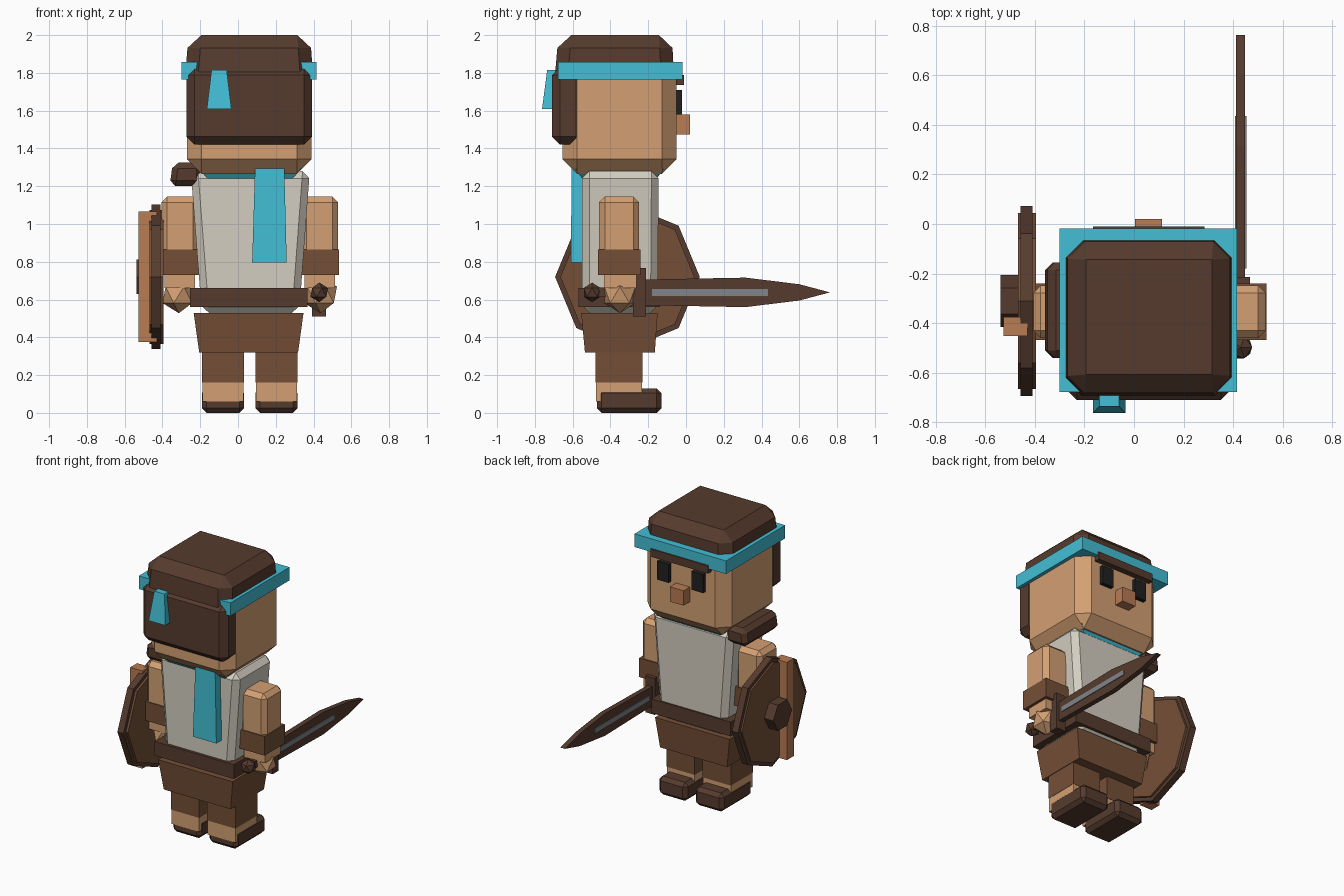
import bpy, bmesh, math
from mathutils import Matrix, Vector

if "Cube" in bpy.data.objects:
    bpy.data.objects.remove(bpy.data.objects["Cube"])


def material(name, r, g, b):
    lin = [((c / 255 + 0.055) / 1.055) ** 2.4 for c in (r, g, b)]
    m = bpy.data.materials.new(name)
    m.diffuse_color = (*lin, 1)
    m.use_nodes = True
    m.node_tree.nodes["Principled BSDF"].inputs["Base Color"].default_value = m.diffuse_color
    return m


SKIN = material("skin", 212, 160, 115)
CREAM = material("cream cloth", 212, 206, 193)
CYAN = material("cyan cloth", 67, 190, 213)
DARK = material("dark brown", 86, 59, 46)
BROWN = material("leather brown", 117, 79, 54)
TAN = material("tan wood", 184, 124, 84)
BLACK = material("black", 32, 32, 33)
GREY = material("steel grey", 128, 132, 136)
CX, CY = 0.062, -0.35     # body axis


def finish(name, bm, mat, bevel=0):
    if bevel:
        bmesh.ops.bevel(bm, geom=bm.edges[:], offset=bevel, segments=1,
                        affect='EDGES', clamp_overlap=True)
    bmesh.ops.recalc_face_normals(bm, faces=bm.faces[:])
    me = bpy.data.meshes.new(name)
    bm.to_mesh(me)
    bm.free()
    me.materials.append(mat)
    ob = bpy.data.objects.new(name, me)
    bpy.context.collection.objects.link(ob)
    return ob


def box(name, mat, x, y, z, bevel=0, top=None):
    """Box from (min, max) ranges; top = (x range, y range) of the upper end."""
    tx, ty = top or (x, y)
    bm = bmesh.new()
    bmesh.ops.create_cube(bm, size=1)
    for v in bm.verts:
        i, j, k = (int(c > 0) for c in v.co)
        v.co = ((tx if k else x)[i], (ty if k else y)[j], z[k])
    return finish(name, bm, mat, bevel)


def ball(name, mat, centre, r):
    bm = bmesh.new()
    bmesh.ops.create_icosphere(bm, subdivisions=1, radius=r,
                               matrix=Matrix.Translation(centre))
    return finish(name, bm, mat)


def prism_x(name, mat, points, x0, x1):
    """Extrude a (y, z) outline along x."""
    bm = bmesh.new()
    f = bm.faces.new([bm.verts.new((x0, y, z)) for y, z in points])
    ext = bmesh.ops.extrude_face_region(bm, geom=[f])
    verts = [g for g in ext["geom"] if isinstance(g, bmesh.types.BMVert)]
    bmesh.ops.translate(bm, verts=verts, vec=Vector((x1 - x0, 0, 0)))
    return finish(name, bm, mat)


def ngon(n, y, z, r, turn=0):
    return [(y + r * math.cos(turn + math.tau * i / n),
             z + r * math.sin(turn + math.tau * i / n)) for i in range(n)]


def mirrored(name, mat, x, y, z, bevel=0):
    """Box on both sides; x range measured from the body axis."""
    box("right_" + name, mat, (CX + x[0], CX + x[1]), y, z, bevel)
    box("left_" + name, mat, (CX - x[1], CX - x[0]), y, z, bevel)


# Head, hair and face
box("head", SKIN, (-0.27, 0.39), (-0.655, -0.05), (1.265, 1.885), 0.078)
box("hair_cap", DARK, (-0.285, 0.402), (-0.70, -0.06), (1.72, 2.0), 0.068,
    ((-0.262, 0.382), (-0.675, -0.075)))
box("hair_back", DARK, (-0.272, 0.392), (-0.71, -0.54), (1.42, 1.83), 0.042)
box("headband", CYAN, (-0.30, 0.415), (-0.678, -0.018), (1.765, 1.858))
box("headband_tail", CYAN, (-0.165, -0.035), (-0.762, -0.705), (1.61, 1.815), 0,
    ((-0.14, -0.06), (-0.735, -0.68)))
box("brow", DARK, (-0.165, 0.285), (-0.06, -0.01), (1.735, 1.79))
box("nose", TAN, (0.005, 0.112), (-0.06, 0.02), (1.475, 1.58))
mirrored("eye", BLACK, (0.09, 0.18), (-0.06, -0.022), (1.58, 1.71))

# Torso clothing
box("tunic", CREAM, (-0.192, 0.324), (-0.55, -0.15), (0.53, 1.28), 0.038,
    ((-0.25, 0.38), (-0.55, -0.145)))
box("scarf_collar", CYAN, (-0.16, 0.285), (-0.55, -0.155), (1.24, 1.29), 0,
    ((-0.21, 0.335), (-0.585, -0.12)))
box("scarf_tail", CYAN, (0.075, 0.258), (-0.61, -0.545), (0.797, 1.293), 0,
    ((0.09, 0.245), (-0.605, -0.55)))
box("belt", DARK, (-0.253, 0.367), (-0.57, -0.138), (0.56, 0.66))
box("shoulder_roll", DARK, (-0.362, -0.19), (-0.54, -0.155), (1.2, 1.325), 0.03,
    ((-0.345, -0.19), (-0.54, -0.155)))

# Hips, legs and boots
box("hips", BROWN, (-0.205, 0.318), (-0.535, -0.165), (0.32, 0.53), 0,
    ((-0.235, 0.347), (-0.555, -0.15)))
mirrored("trouser_leg", BROWN, (0.031, 0.252), (-0.478, -0.23), (0.16, 0.34))
mirrored("ankle", SKIN, (0.033, 0.25), (-0.476, -0.232), (0.06, 0.16))
mirrored("boot", DARK, (0.03, 0.253), (-0.472, -0.13), (0, 0.13), 0.025)

# Arms and hands
mirrored("upper_arm", SKIN, (0.27, 0.468), (-0.46, -0.248), (0.80, 1.145), 0.03)
mirrored("wrist_guard", BROWN, (0.265, 0.472), (-0.467, -0.24), (0.73, 0.865))
mirrored("forearm", SKIN, (0.29, 0.452), (-0.435, -0.262), (0.66, 0.74))
for side, s in (("right", 1), ("left", -1)):
    ball(side + "_hand", SKIN, (CX + s * 0.375, CY, 0.625), 0.097)

# Sword
SX, SZ = 0.43, 0.638
half = [(-0.22, 0.068), (0.315, 0.078), (0.6, 0.043)]
prism_x("sword_blade", DARK,
        [(y, SZ - h) for y, h in half] + [(0.762, SZ)] +
        [(y, SZ + h) for y, h in reversed(half)], SX - 0.018, SX + 0.018)
box("blade_groove", GREY, (SX - 0.023, SX + 0.023), (-0.18, 0.435),
    (SZ - 0.018, SZ + 0.018))
box("sword_guard", DARK, (SX - 0.037, SX + 0.037), (-0.28, -0.213), (0.51, 0.768))
prism_x("sword_grip", DARK,
        [(-0.48, SZ - 0.025), (-0.27, SZ - 0.025), (-0.27, SZ + 0.025),
         (-0.48, SZ + 0.025)], SX - 0.022, SX + 0.022)
ball("sword_pommel", DARK, (SX, -0.497, SZ), 0.052)

# Shield on the left arm
SY, HZ = -0.31, 0.72
prism_x("shield_rim", DARK, ngon(8, SY, HZ, 0.383), -0.457, -0.41)
prism_x("shield_board", BROWN, ngon(8, SY, HZ, 0.355), -0.468, -0.395)
prism_x("shield_boss", DARK, ngon(6, SY, HZ, 0.105), -0.538, -0.46)
box("shield_plank", TAN, (-0.526, -0.43), (-0.452, -0.375), (0.375, 1.065))
